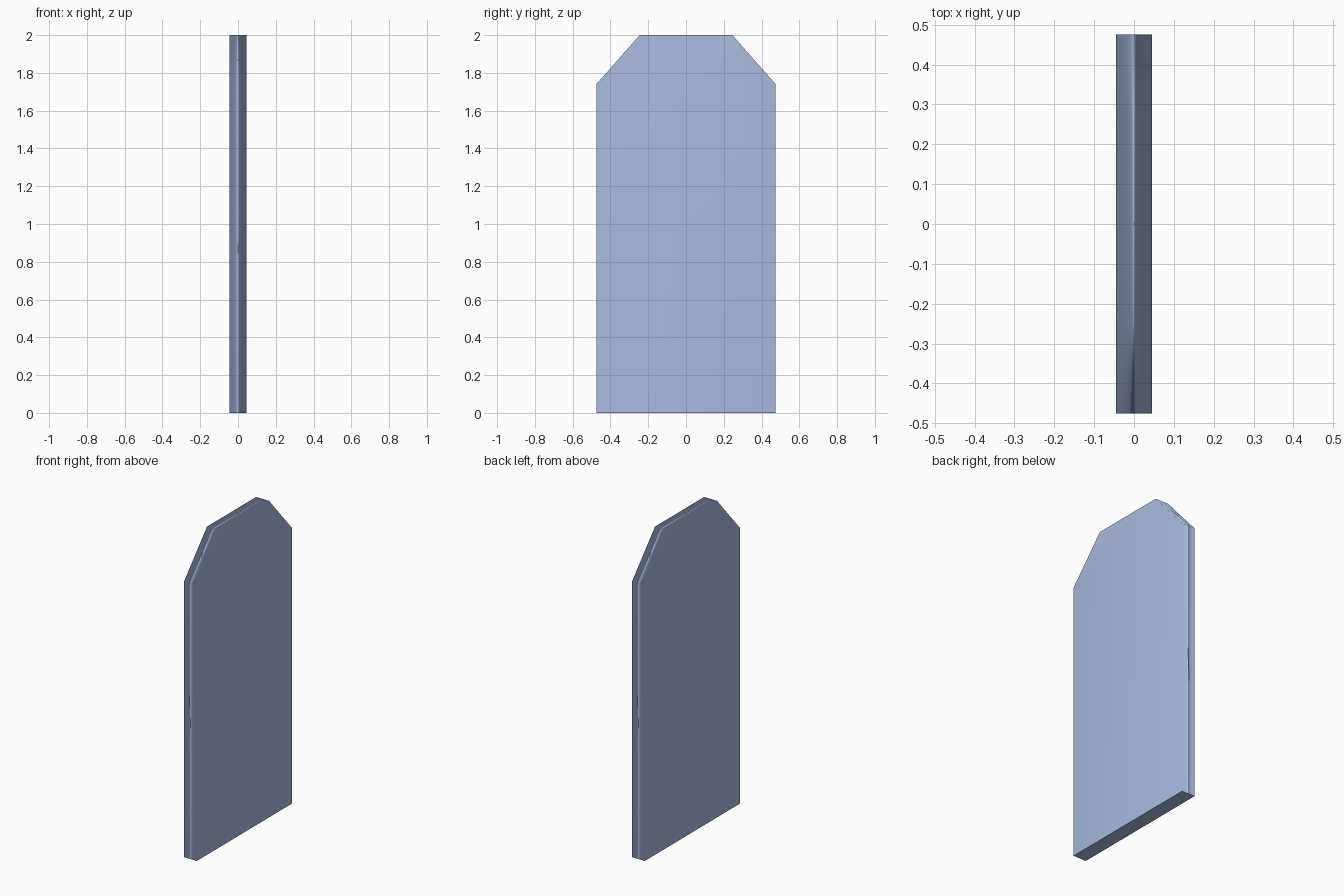
import bpy, bmesh

if "Cube" in bpy.data.objects:
    bpy.data.objects.remove(bpy.data.objects["Cube"])

# Slab outline (y, z), extruded along x
OUTLINE = [(-0.475, 0), (0.475, 0), (0.475, 1.74), (0.245, 2), (-0.245, 2), (-0.475, 1.74)]
HALF = 0.045

mat = bpy.data.materials.new("pale blue")
mat.diffuse_color = (0.40, 0.49, 0.74, 1)
mat.use_nodes = True
mat.node_tree.nodes["Principled BSDF"].inputs["Base Color"].default_value = mat.diffuse_color

# Upright panel with clipped top corners
bm = bmesh.new()
face = bm.faces.new([bm.verts.new((-HALF, y, z)) for y, z in OUTLINE])
ext = bmesh.ops.extrude_face_region(bm, geom=[face])
moved = [v for v in ext["geom"] if isinstance(v, bmesh.types.BMVert)]
bmesh.ops.translate(bm, verts=moved, vec=(2 * HALF, 0, 0))
bmesh.ops.recalc_face_normals(bm, faces=bm.faces)

# Soft shading around the rim, crisp edges around the base
for f in bm.faces:
    f.smooth = True
for e in bm.edges:
    e.smooth = not all(v.co.z < 0.001 for v in e.verts)

mesh = bpy.data.meshes.new("panel")
bm.to_mesh(mesh)
bm.free()
mesh.materials.append(mat)
panel = bpy.data.objects.new("panel", mesh)
bpy.context.collection.objects.link(panel)

# Large faces dominate the rounded-looking rim shading
mod = panel.modifiers.new("rim shading", 'WEIGHTED_NORMAL')
mod.mode = 'FACE_AREA'
mod.keep_sharp = True
